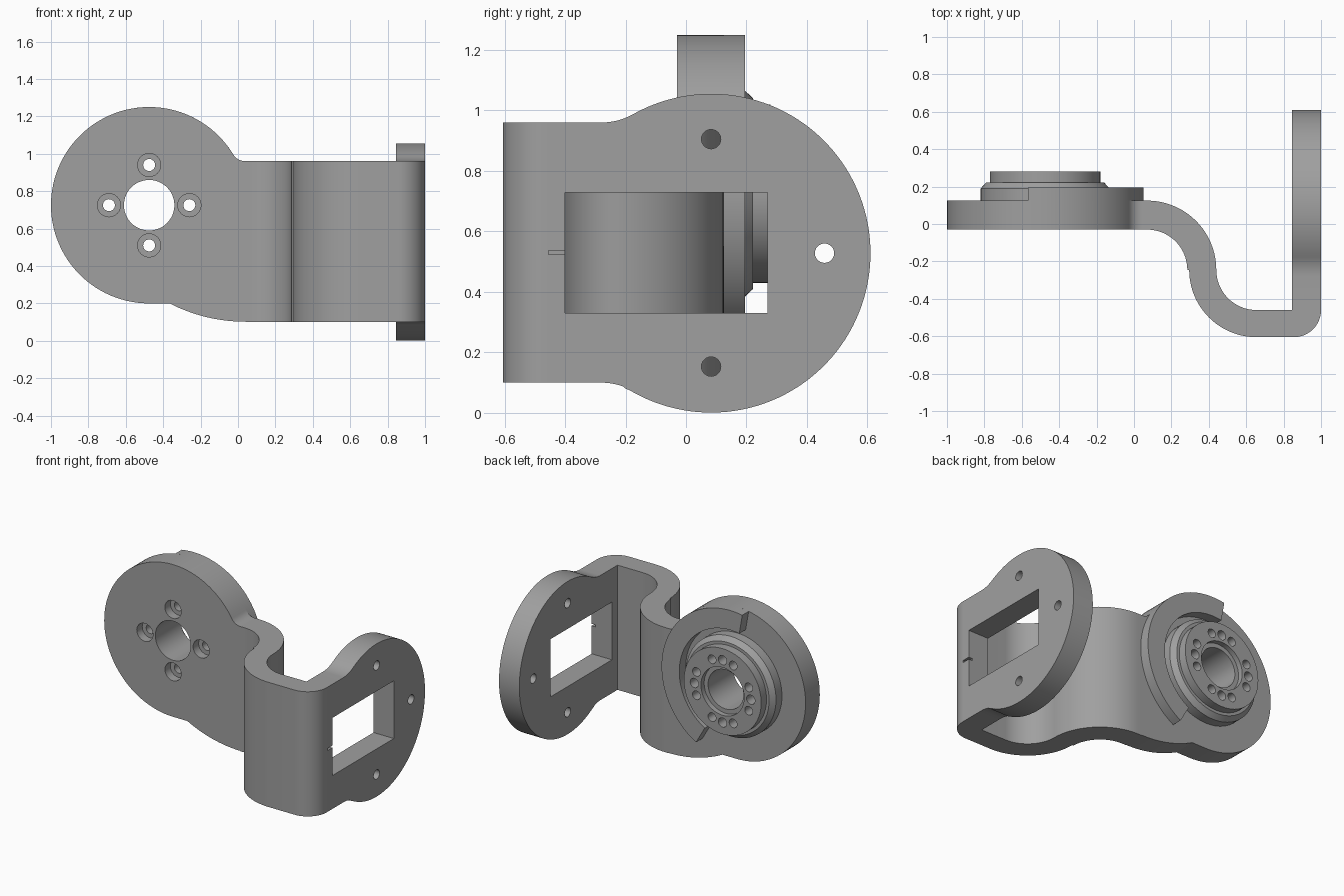
import bpy, bmesh, math
from mathutils import Vector

if "Cube" in bpy.data.objects:
    bpy.data.objects.remove(bpy.data.objects["Cube"])

grey = bpy.data.materials.new("plain grey")
grey.diffuse_color = (0.35, 0.35, 0.35, 1)
grey.use_nodes = True
grey.node_tree.nodes["Principled BSDF"].inputs["Base Color"].default_value = grey.diffuse_color
CX, CZ, R = -0.475, 0.725, 0.525       # round mount
PY, PZ, PR = 0.083, 0.528, 0.527       # end plate disc


def arc(cx, cy, r, a0, a1, n=24):
    return [(cx + r * math.cos(math.radians(a0 + (a1 - a0) * i / n)),
             cy + r * math.sin(math.radians(a0 + (a1 - a0) * i / n))) for i in range(n + 1)]


def finish(name, bm):
    bmesh.ops.remove_doubles(bm, verts=bm.verts, dist=1e-5)
    bmesh.ops.recalc_face_normals(bm, faces=bm.faces)
    me = bpy.data.meshes.new(name)
    bm.to_mesh(me)
    bm.free()
    ob = bpy.data.objects.new(name, me)
    bpy.context.collection.objects.link(ob)
    me.materials.append(grey)
    return ob


def prism(name, pts, axis, lo, hi):
    """Extrude a 2D outline along an axis (0=x, 1=y, 2=z)."""
    bm = bmesh.new()
    vs = []
    for p in pts:
        c = list(p)
        c.insert(axis, lo)
        vs.append(bm.verts.new(c))
    bmesh.ops.remove_doubles(bm, verts=vs, dist=1e-5)
    face = bm.faces.new([v for v in vs if v.is_valid])
    ext = bmesh.ops.extrude_face_region(bm, geom=[face])
    move = Vector((0, 0, 0))
    move[axis] = hi - lo
    bmesh.ops.translate(bm, vec=move, verts=[g for g in ext["geom"] if isinstance(g, bmesh.types.BMVert)])
    return finish(name, bm)


def turned(name, profile, x, z, n=32):
    """Solid of revolution about a y-axis line; profile is (radius, y)."""
    bm = bmesh.new()
    rings = [[bm.verts.new((x + r * math.cos(2 * math.pi * i / n), y, z + r * math.sin(2 * math.pi * i / n)))
              for i in range(n)] for r, y in profile]
    for a, b in zip(rings, rings[1:]):
        for i in range(n):
            j = (i + 1) % n
            bm.faces.new((a[i], a[j], b[j], b[i]))
    bm.faces.new(rings[0])
    bm.faces.new(rings[-1])
    return finish(name, bm)


def cut(ob, cutters):
    for c in cutters:
        m = ob.modifiers.new("cut", "BOOLEAN")
        m.operation, m.solver, m.object = "DIFFERENCE", "EXACT", c
        bpy.context.view_layer.objects.active = ob
        bpy.ops.object.modifier_apply(modifier=m.name)


# round mount and flat arm, with small fillet on top and long sweep below
fil = 0.077
ang = math.degrees(math.atan2(0.235 + fil, 0.515))
outline = (arc(CX, CZ, R, ang, 270, 72) + [(-0.38, 0.2)]
           + arc(0.04, 0.992, 0.89, 242.8, 270, 16)
           + arc(0.04, 0.96 + fil, fil, 270, 180 + ang, 10))
mount = prism("mount_arm", outline, 1, -0.03, 0.125)

# double bend joining the arm to the end plate
bend = ([(0.04, 0.125)] + arc(0.07, -0.245, 0.37, 90, 0) + arc(0.655, -0.245, 0.215, 180, 270)
        + [(0.845, -0.46), (1.0, -0.46)] + arc(0.855, -0.46, 0.145, 0, -90, 14)
        + arc(0.655, -0.245, 0.36, 270, 180) + arc(0.07, -0.245, 0.215, 0, 90) + [(0.04, -0.03)])
s_bend = prism("double_bend", bend, 2, 0.10, 0.96)

# end plate: disc blended into the straight edge
f = 0.214
a = math.degrees(math.atan2(0.432 + f, -0.363))
half = arc(PY, PZ, PR, 0, a, 44) + arc(-0.28, 0.96 + f, f, a - 180, -90, 12) + [(-0.46, 0.96)]
lower = [(y, 2 * PZ - z + (0.004 if y < -0.2 else 0)) for y, z in reversed(half)]
plate = prism("end_plate", half + lower[:-1], 0, 0.845, 1.0)

# stepped hub on the back of the mount
hub = turned("hub", [(0.345, 0.125), (0.345, 0.19), (0.315, 0.222), (0.295, 0.222), (0.295, 0.28)], CX, CZ, 72)

# raised stop rim over part of the mount edge
rim = prism("stop_rim", arc(CX, CZ, R, 100, -60, 48) + arc(CX, CZ, 0.39, -60, 100, 48), 1, 0.125, 0.195)

# bore, screw holes and threaded holes
bore = turned("bore_cutter", [(0.135, -0.2), (0.135, 0.245), (0.165, 0.245), (0.165, 0.4)], CX, CZ, 48)
screws, taps = [], []
for k in range(4):
    for d in (-22, 0, 22):
        t = math.radians(90 * k + d)
        x, z = CX + 0.215 * math.cos(t), CZ + 0.215 * math.sin(t)
        if d:
            taps.append(turned("tap_cutter", [(0.03, 0.18), (0.03, 0.4)], x, z, 20))
        else:
            screws.append(turned("screw_cutter", [(0.062, -0.2), (0.062, 0.03), (0.032, 0.03), (0.032, 0.4)], x, z, 24))
cut(mount, [bore] + screws)
cut(hub, [bore] + screws + taps)

# window, index slit and holes through the end plate
window = prism("window_cutter", [(-0.40, 0.33), (0.27, 0.33), (0.27, 0.728), (-0.40, 0.728)], 0, 0.7, 1.2)
slit = prism("slit_cutter", [(-0.455, 0.523), (-0.38, 0.523), (-0.38, 0.537), (-0.455, 0.537)], 0, 0.97, 1.2)
holes = [prism("hole_cutter", arc(y, z, 0.032, 0, 345, 23), 0, 0.7, 1.2)
         for y, z in ((0.083, 0.905), (0.083, 0.153), (0.458, 0.528))]
cut(plate, [window, slit] + holes)

for c in [bore, window, slit] + screws + taps + holes:
    bpy.data.objects.remove(c, do_unlink=True)

# smooth curved walls, crisp edges
for ob in (mount, s_bend, plate, hub, rim):
    bpy.ops.object.select_all(action="DESELECT")
    ob.select_set(True)
    bpy.context.view_layer.objects.active = ob
    bpy.ops.object.shade_smooth_by_angle(angle=math.radians(25))
